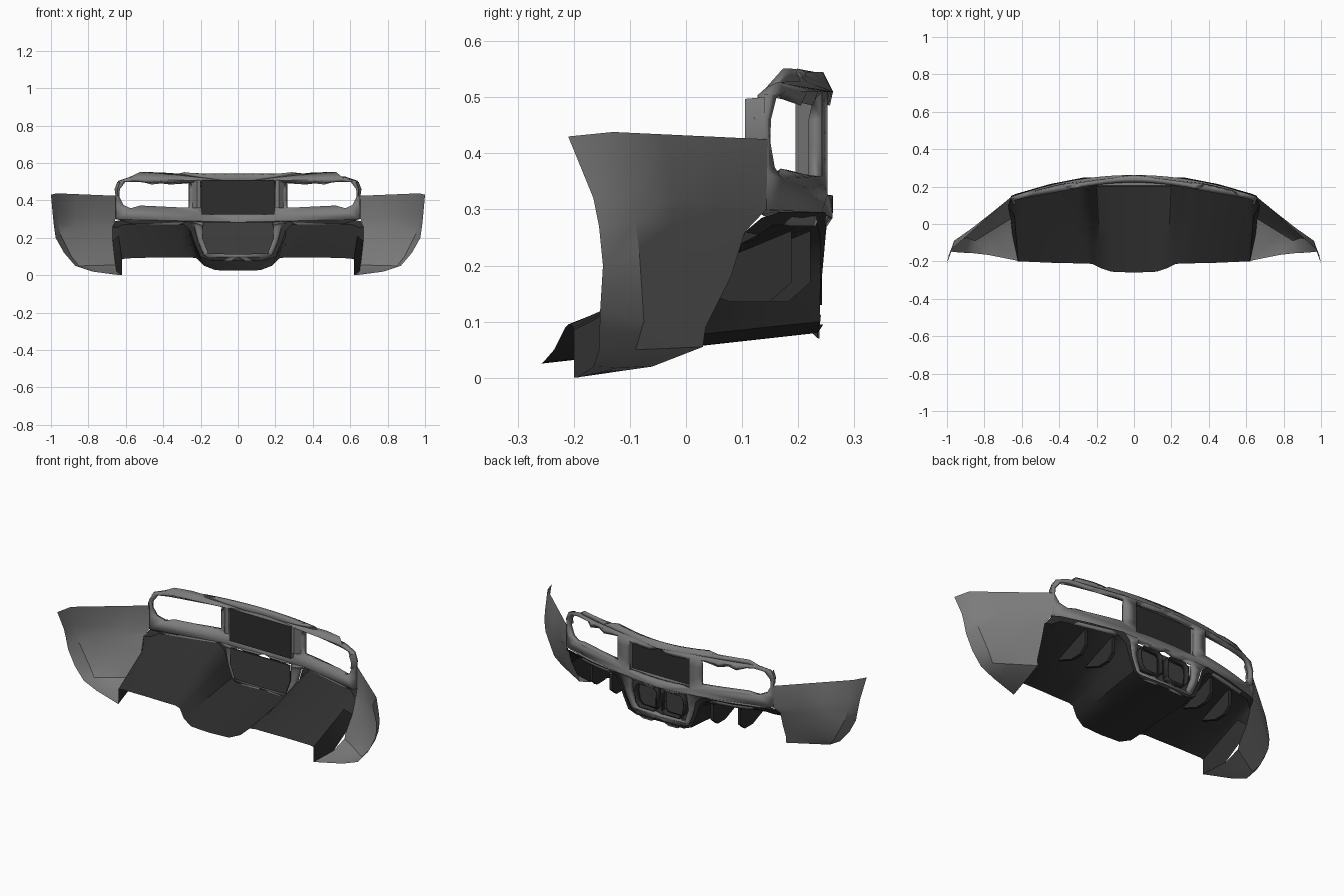
import bpy, bmesh
from mathutils import Vector
from mathutils.geometry import tessellate_polygon

cube = bpy.data.objects.get("Cube")
if cube:
    bpy.data.objects.remove(cube, do_unlink=True)


def material(name, value):
    m = bpy.data.materials.new(name)
    m.use_nodes = True
    colour = (value, value, value, 1)
    m.diffuse_color = colour
    m.node_tree.nodes["Principled BSDF"].inputs["Base Color"].default_value = colour
    return m


GREY = material("bumper grey", 0.2)
BLACK = material("diffuser black", 0.028)
PLATE = material("plate black", 0.026)
EXHAUST = material("exhaust dark grey", 0.05)


def finish(name, bm, mat, thickness=0, angle=0.6):
    """Mirror a half model across x = 0 and shade it."""
    me = bpy.data.meshes.new(name)
    bm.to_mesh(me)
    bm.free()
    me.materials.append(mat)
    ob = bpy.data.objects.new(name, me)
    bpy.context.collection.objects.link(ob)
    mirror = ob.modifiers.new("mirror", 'MIRROR')
    mirror.use_clip = True
    if thickness:
        solid = ob.modifiers.new("thickness", 'SOLIDIFY')
        solid.thickness = thickness
        solid.offset = -1
    bpy.ops.object.select_all(action='DESELECT')
    ob.select_set(True)
    bpy.context.view_layer.objects.active = ob
    bpy.ops.object.shade_smooth_by_angle(angle=angle)
    return ob


def patch(name, rows, mat, thickness=0):
    """Skin a grid of points."""
    bm = bmesh.new()
    grid = [[bm.verts.new(p) for p in row] for row in rows]
    for a, b in zip(grid, grid[1:]):
        for i in range(len(a) - 1):
            bm.faces.new((a[i], a[i + 1], b[i + 1], b[i]))
    bmesh.ops.recalc_face_normals(bm, faces=bm.faces)
    return finish(name, bm, mat, thickness)


def prism(name, points, direction, mat):
    """Extrude a flat outline."""
    bm = bmesh.new()
    face = bm.faces.new([bm.verts.new(p) for p in points])
    out = bmesh.ops.extrude_face_region(bm, geom=[face])["geom"]
    verts = [v for v in out if isinstance(v, bmesh.types.BMVert)]
    bmesh.ops.translate(bm, verts=verts, vec=direction)
    bmesh.ops.recalc_face_normals(bm, faces=bm.faces)
    return finish(name, bm, mat)


def rear_y(x, z):
    """Depth of the curved rear face."""
    return 0.262 - 0.27 * x * x - 0.12 * max(0, 0.29 - z) - 0.5 * max(0, z - 0.51)


def densify(points, step=0.05):
    out = []
    for a, b in zip(points, points[1:] + points[:1]):
        a, b = Vector(a), Vector(b)
        n = max(1, round((b - a).length / step))
        out += [a.lerp(b, i / n) for i in range(n)]
    return out


# Rear panel with plate, exhaust and lamp openings
exhaust_edge = [(0, .11), (.155, .115), (.185, .2), (.18, .285), (0, .285)]
plate_edge = [(0, .325), (.195, .325), (.195, .51), (0, .51)]
outer = [(0, .545), (.34, .545), (.38, .527), (.575, .527), (.64, .505), (.66, .46),
         (.655, .425), (.655, .3), (.62, .295), (.27, .295), (.235, .26), (.215, .18),
         (.185, .11), (.165, .095), (0, .095)]
lamp = [(.265, .36), (.58, .355), (.62, .375), (.643, .42), (.64, .46), (.61, .5),
        (.56, .51), (.265, .51)]
loops = [[Vector((p.x, p.y, 0)) for p in densify(loop)]
         for loop in (outer + exhaust_edge + plate_edge, lamp)]
bm = bmesh.new()
flat = [p for loop in loops for p in loop]
verts = [bm.verts.new((p.x, rear_y(p.x, p.y), p.y)) for p in flat]
for tri in tessellate_polygon(loops):
    f = bm.faces.new([verts[i] for i in tri])
    f.normal_update()
    if f.normal.y < 0:
        f.normal_flip()
finish("rear_panel", bm, GREY, 0.025)

# Recessed plate and its surround
prism("plate_panel", [(x, .2, z) for x, z in plate_edge], (0, .008, 0), PLATE)
patch("plate_surround", [[(x, y, z) for x, z in plate_edge] for y in (.2, .25)], GREY)
patch("lamp_inner_wall", [[(.2, .2, z), (.22, .195, z), (.265, .242, z)] for z in (.36, .51)], GREY)
patch("lamp_outer_flange", [[(x, .14, z), (x - .015, .105, z - .003)]
                            for x, z in ((.655, .425), (.66, .46), (.645, .5))], GREY)

# Side wings: rear edge, crease and wheel arch edge, from top to bottom
rear_edge = [(.655, .146, .425), (.655, .143, .3), (.672, .105, .26), (.67, .08, .18),
             (.66, .035, .09), (.655, .03, .055), (.65, -.06, .02), (.62, -.2, 0)]
crease = [(.97, -.13, .438), (.965, -.1, .33), (.962, -.09, .28), (.95, -.083, .22),
          (.89, -.075, .1), (.85, -.09, .05), (.76, -.12, .018), (.63, -.195, 0)]
arch_edge = [(1, -.21, .43), (.99, -.165, .32), (.985, -.155, .27), (.975, -.148, .2),
             (.93, -.153, .12), (.87, -.155, .05), (.78, -.165, .02), (.64, -.18, .003)]
wing = []
for r, c, f in zip(rear_edge, crease, arch_edge):
    r, c, f = Vector(r), Vector(c), Vector(f)
    wing.append([r, r.lerp(c, .33), r.lerp(c, .67), c, f])
patch("side_wing", wing, GREY)

# Diffuser: lip under the panel, then a ceiling sloping down to the front
lip = [(0, .095), (.165, .095), (.185, .11), (.215, .18), (.235, .26), (.27, .295),
       (.45, .295), (.62, .295), (.655, .29)]
back = [(0, .235, .08), (.15, .235, .08), (.2, .238, .1), (.235, .24, .18), (.255, .24, .24),
        (.29, .235, .272), (.45, .2, .272), (.61, .155, .272), (.645, .13, .255)]
front = [(0, -.26, .025), (.12, -.255, .027), (.18, -.235, .05), (.22, -.215, .09),
         (.25, -.21, .095), (.32, -.21, .095), (.45, -.207, .095), (.6, -.2, .09),
         (.62, -.2, .085)]
columns = []
for (x, z), b, f in zip(lip, back, front):
    b, f = Vector(b), Vector(f)
    columns.append([Vector((x, rear_y(x, z) + .006, z))] + [b.lerp(f, i / 4) for i in range(5)])
tunnel_edge = [(.66, .135, .285)] + [rear_edge[i] for i in (2, 3, 4, 6, 7)]
columns.append([Vector(p) for p in tunnel_edge])
patch("diffuser", columns, BLACK)

# Diffuser fins
for label, x, y in (("inner", .32, .222), ("outer", .47, .188)):
    side = [(0, .262), (0, .17), (-.04, .135), (-.11, .135), (-.21, .175)]
    prism(label + "_fin", [(x - .009, y + dy, z) for dy, z in side], (.018, 0, 0), BLACK)

# Exhaust backing and twin outlets
prism("exhaust_backing", [(x * 1.04, .2, z) for x, z in exhaust_edge], (0, .008, 0), EXHAUST)
outlet = [(.015, .15), (.035, .13), (.125, .13), (.15, .155), (.16, .21), (.155, .25),
          (.135, .27), (.035, .27), (.015, .25)]
outlet.append(outlet[0])
patch("exhaust_outlet", [[(x, y, z) for x, z in outlet] for y in (.205, .242)], BLACK, 0.008)
